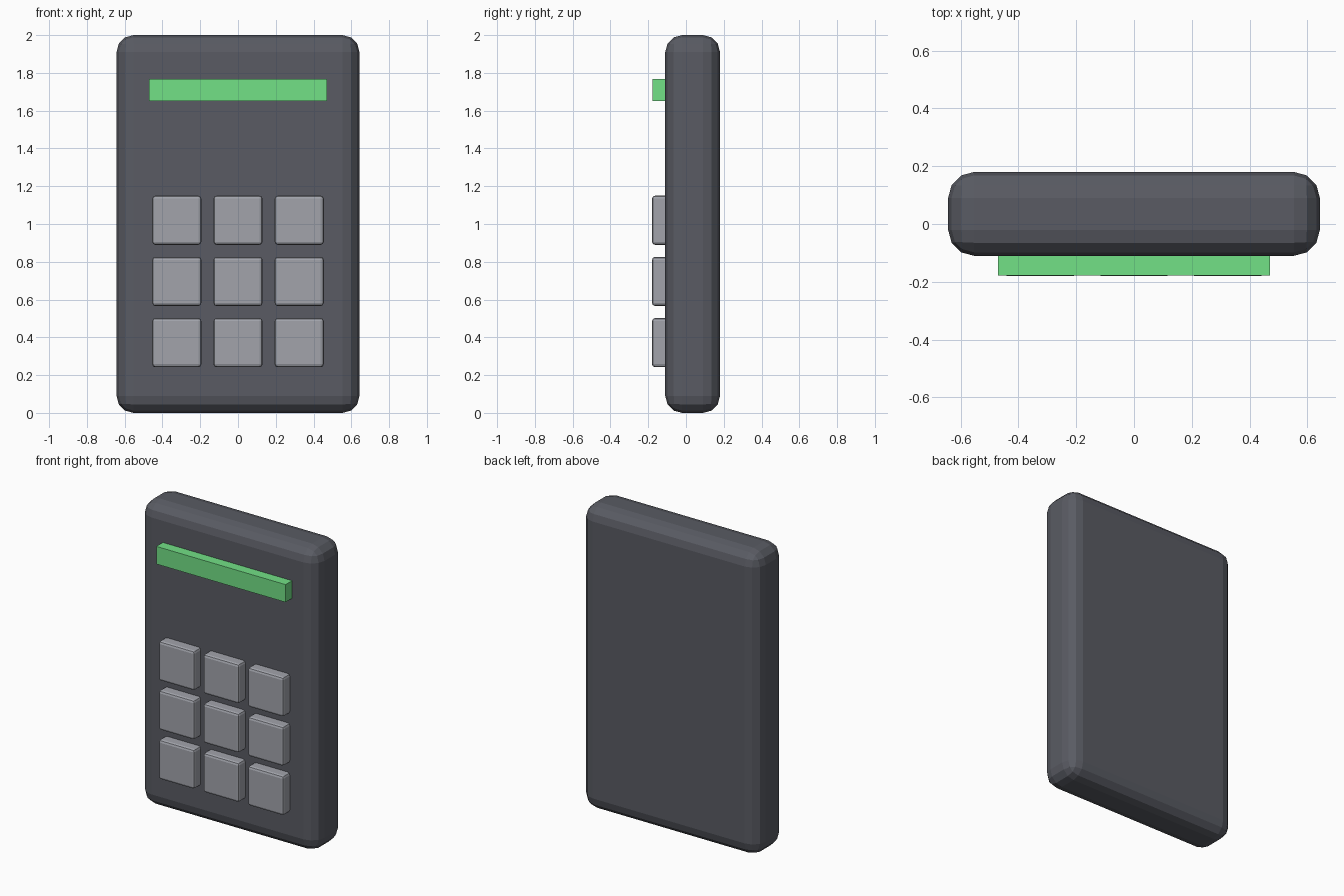
import bpy

if "Cube" in bpy.data.objects:
    bpy.data.objects.remove(bpy.data.objects["Cube"])


def material(name, color):
    m = bpy.data.materials.new(name)
    m.diffuse_color = (*color, 1)
    m.use_nodes = True
    m.node_tree.nodes["Principled BSDF"].inputs["Base Color"].default_value = m.diffuse_color
    return m


def box(name, center, size, mat=None, bevel=0, segments=1):
    bpy.ops.mesh.primitive_cube_add(size=1, location=center)
    ob = bpy.context.object
    ob.name = name
    ob.scale = size
    bpy.ops.object.transform_apply(location=False, rotation=False, scale=True)
    if bevel:
        mod = ob.modifiers.new("Bevel", "BEVEL")
        mod.width = bevel
        mod.segments = segments
    if mat:
        ob.data.materials.append(mat)
    return ob


dark = material("dark_casing", (0.10, 0.105, 0.125))
green = material("green_display", (0.17, 0.75, 0.24))
grey = material("grey_keys", (0.36, 0.37, 0.41))

# Rounded casing
box("casing", (0, 0.035, 1), (1.286, 0.29, 2), dark, 0.09, 3)

# Display strip, slightly sunk into the casing
box("display", (0, -0.1375, 1.71), (0.94, 0.08, 0.116), green)

# 3 x 3 keypad
for row in range(3):
    for col in range(3):
        box(f"key_{row + 1}_{col + 1}",
            ((col - 1) * 0.324, -0.135, 1.02 - row * 0.324),
            (0.26, 0.09, 0.26), grey, 0.016, 2)
